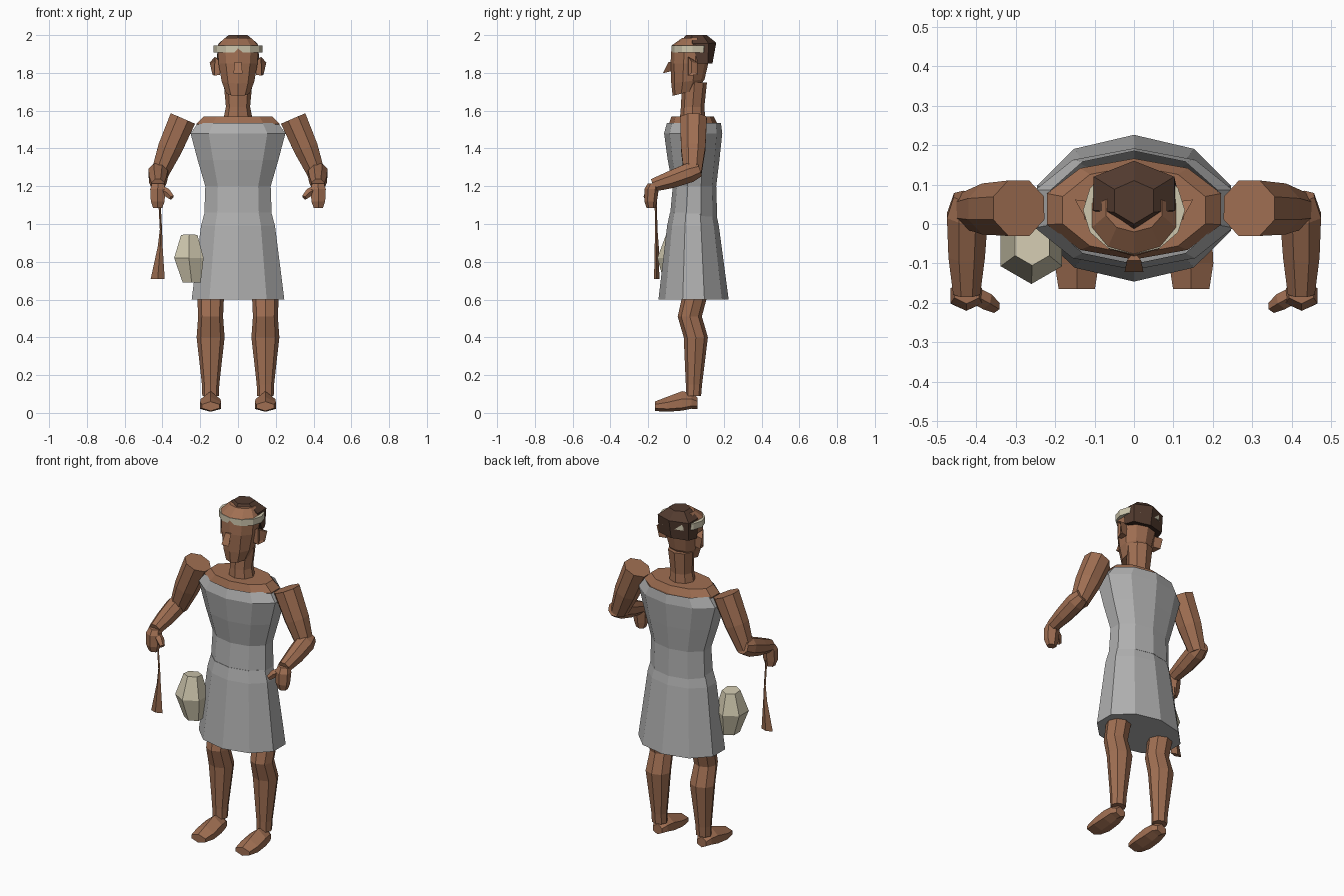
import bpy, bmesh, math
from mathutils import Vector


def material(name, rgb):
    m = bpy.data.materials.new(name)
    m.diffuse_color = (*rgb, 1)
    return m


SKIN = material("skin brown", (0.35, 0.158, 0.085))
CLOTH = material("cloth grey", (0.43, 0.43, 0.43))
CREAM = material("cream", (0.62, 0.57, 0.42))
HAIR = material("dark hair", (0.085, 0.043, 0.028))
LEATHER = material("leather brown", (0.30, 0.14, 0.075))


def loft(name, rings, mat, caps=(True, True), closed=False):
    """Skin a list of equal-length point rings."""
    bm = bmesh.new()
    vs = [[bm.verts.new(p) for p in r] for r in rings]
    n = len(rings[0])
    pairs = list(zip(vs, vs[1:])) + ([(vs[-1], vs[0])] if closed else [])
    for a, b in pairs:
        for i in range(n):
            j = (i + 1) % n
            bm.faces.new((a[i], a[j], b[j], b[i]))
    if not closed:
        if caps[0]:
            bm.faces.new(vs[0][::-1])
        if caps[1]:
            bm.faces.new(vs[-1])
    bmesh.ops.recalc_face_normals(bm, faces=bm.faces[:])
    me = bpy.data.meshes.new(name)
    bm.to_mesh(me)
    bm.free()
    me.materials.append(mat)
    ob = bpy.data.objects.new(name, me)
    bpy.context.collection.objects.link(ob)
    return ob


def ring(z, cy, rx, ry, n=10, cx=0, tilt=0, phase=90):
    """Level elliptical ring; tilt raises the back."""
    pts = []
    for i in range(n):
        a = math.radians(phase + 360 * i / n)
        y = ry * math.sin(a)
        pts.append((cx + rx * math.cos(a), cy + y, z + tilt * y))
    return pts


def tube(name, stations, mat, n=8, up=(0, 1, 0)):
    """Limb through (x, y, z, radius) stations."""
    P = [Vector(s[:3]) for s in stations]
    rings = []
    for i, p in enumerate(P):
        d = (P[min(i + 1, len(P) - 1)] - P[max(i - 1, 0)]).normalized()
        u = Vector(up)
        u = (u - d * u.dot(d)).normalized()
        v = d.cross(u)
        r = stations[i][3]
        rings.append([p + r * (u * math.cos(a) + v * math.sin(a))
                      for a in (2 * math.pi * (k + .5) / n for k in range(n))])
    return loft(name, rings, mat)


# Body under the clothes
loft("shoulders", [ring(1.42, .04, .20, .12), ring(1.53, .038, .232, .128),
                   ring(1.57, .035, .19, .112)], SKIN)
loft("neck", [ring(1.55, .035, .078, .068, 8), ring(1.62, .035, .064, .062, 8),
              ring(1.75, .045, .076, .066, 8)], SKIN)

# Tunic and skirt
loft("tunic", [ring(1.04, .04, .188, .125), ring(1.2, .045, .182, .115),
               ring(1.34, .04, .225, .137), ring(1.48, .038, .264, .154),
               ring(1.535, .042, .222, .143)], CLOTH, (True, False))
loft("skirt", [ring(.6, .04, .258, .186), ring(.99, .037, .206, .137),
               ring(1.06, .037, .186, .122)], CLOTH)

# Head
loft("head", [ring(1.695, -.005, .064, .066, tilt=.25),
              ring(1.755, .01, .09, .088, tilt=.12),
              ring(1.85, .018, .109, .1), ring(1.945, .022, .112, .098),
              ring(1.985, .04, .075, .06)], SKIN)
loft("nose", [[(-.024, -.122, 1.798), (.024, -.122, 1.798), (0, -.075, 1.81)],
              [(-.018, -.092, 1.858), (.018, -.092, 1.858), (0, -.07, 1.858)]], SKIN)

# Hair cap: low at the back, cut short above the forehead
loft("hair", [
    [(0, .14, 1.85), (-.098, .115, 1.85), (-.116, .062, 1.85),
     (0, .045, 1.95), (.116, .062, 1.85), (.098, .115, 1.85)],
    [(0, .16, 1.96), (-.102, .12, 1.955), (-.104, .035, 1.955),
     (0, -.018, 1.978), (.104, .035, 1.955), (.102, .12, 1.955)],
    [(0, .11, 2.0), (-.05, .088, 2.0), (-.05, .03, 2.0),
     (0, .0, 2.0), (.05, .03, 2.0), (.05, .088, 2.0)]], HAIR)

# Headband
loft("headband", [ring(1.908, .035, .129, .112, 12), ring(1.945, .035, .129, .112, 12),
                  ring(1.945, .035, .106, .09, 12), ring(1.908, .035, .106, .09, 12)],
     CREAM, closed=True)

for side, s in (("left", 1), ("right", -1)):
    # Ear: flared wedge
    loft(side + "_ear", [
        [(s * .095, .01, 1.79), (s * .095, .05, 1.79),
         (s * .095, .055, 1.86), (s * .095, .01, 1.86)],
        [(s * .125, .012, 1.785), (s * .135, .06, 1.79),
         (s * .15, .062, 1.855), (s * .122, .012, 1.885)],
        [(s * .12, .03, 1.80), (s * .13, .05, 1.80),
         (s * .14, .052, 1.85), (s * .12, .03, 1.86)]], SKIN)

    # Arm, hand and thumb
    tube(side + "_upper_arm", [(s * .292, .04, 1.558, .076), (s * .36, .038, 1.40, .07),
                               (s * .415, .035, 1.265, .05)], SKIN)
    tube(side + "_forearm", [(s * .418, .07, 1.29, .042), (s * .422, .02, 1.272, .056),
                             (s * .424, -.08, 1.235, .05), (s * .424, -.175, 1.205, .037)],
         SKIN, up=(0, 0, 1))
    loft(side + "_hand", [ring(1.085, -.185, .028, .024, 6, s * .425),
                          ring(1.12, -.187, .042, .033, 6, s * .425),
                          ring(1.185, -.182, .046, .038, 6, s * .425),
                          ring(1.215, -.172, .036, .03, 6, s * .424)], SKIN)
    tube(side + "_thumb", [(s * .412, -.175, 1.185, .022), (s * .375, -.195, 1.165, .023),
                           (s * .35, -.212, 1.14, .015)], SKIN, 5)

    # Leg
    x = s * .145
    loft(side + "_leg", [ring(.09, .04, .044, .04, 8, x), ring(.15, .042, .046, .043, 8, x),
                         ring(.4, .052, .074, .064, 8, x), ring(.51, .02, .066, .064, 8, x),
                         ring(.6, .042, .07, .066, 8, x), ring(.75, .045, .075, .07, 8, x)], SKIN)

    # Foot: six-sided sections from heel to toe (y, half width, bottom, top)
    foot = []
    for y, w, lo, hi in ((.06, .03, .02, .082), (.03, .045, .022, .105), (-.02, .052, .012, .115),
                         (-.10, .056, .006, .085), (-.165, .046, .01, .06)):
        mid = lo + (hi - lo) * .5
        foot.append([(x, y, lo), (x + w, y, lo + .015), (x + w, y, mid + .01),
                     (x, y, hi), (x - w, y, mid + .01), (x - w, y, lo + .015)])
    loft(side + "_foot", foot, SKIN)

# Sling hanging from the right hand
loft("sling", [ring(.71, -.155, .037, .014, 4, -.425, phase=45 + 45),
               ring(.88, -.155, .013, .011, 4, -.412),
               ring(.97, -.157, .006, .006, 4, -.408),
               ring(1.22, -.163, .006, .006, 4, -.421)], LEATHER)

# Pouch at the hip
loft("pouch", [ring(.69, -.06, .055, .055, 6, -.245), ring(.82, -.062, .09, .09, 6, -.26),
               ring(.94, -.055, .05, .05, 6, -.258, tilt=-.1)], CREAM)
